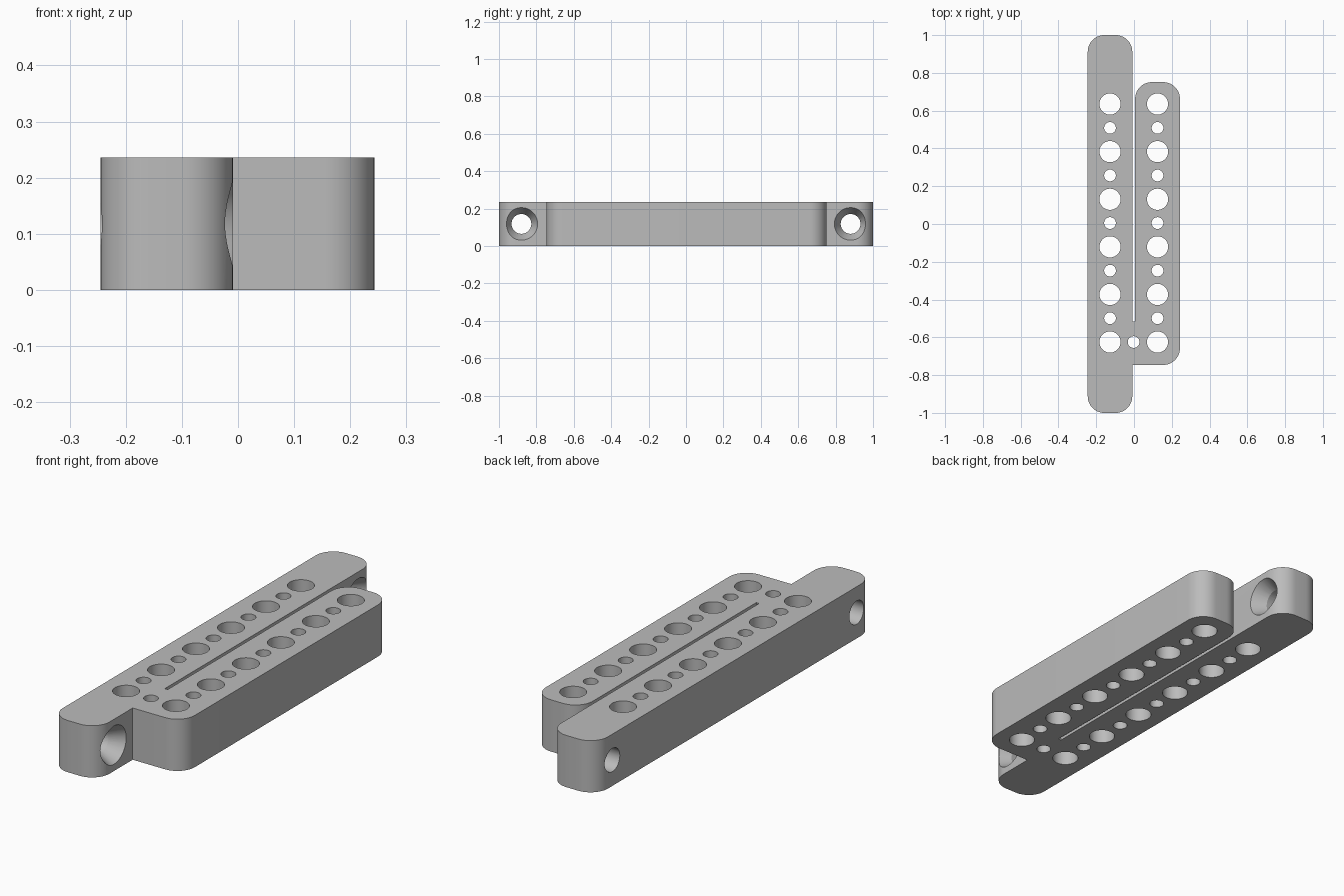
import bpy, bmesh, math
from mathutils import Matrix, Vector

cube = bpy.data.objects.get("Cube")
if cube:
    bpy.data.objects.remove(cube, do_unlink=True)

HEIGHT = 0.236
R = 0.088                      # rounded bar corners
LEFT, INNER, SLOT, RIGHT = -0.245, -0.009, 0.006, 0.243
ROWS = (-0.127, 0.1245)        # hole row centres
PITCH = 0.126                  # spacing between neighbouring holes
FIRST_Y = -0.625

grey = bpy.data.materials.new("plain grey")
grey.use_nodes = True
colour = (0.5, 0.5, 0.5, 1)
grey.diffuse_color = colour
grey.node_tree.nodes["Principled BSDF"].inputs["Base Color"].default_value = colour


def make_object(name, bm):
    mesh = bpy.data.meshes.new(name)
    bm.to_mesh(mesh)
    bm.free()
    mesh.materials.append(grey)
    obj = bpy.data.objects.new(name, mesh)
    bpy.context.collection.objects.link(obj)
    return obj


def rounded_outline(corners, steps=12):
    """Replace each square corner that has a radius with an arc."""
    points = []
    for i, (x, y, r) in enumerate(corners):
        p = Vector((x, y, 0))
        if not r:
            points.append(p)
            continue
        before = (Vector((*corners[i - 1][:2], 0)) - p).normalized()
        after = (Vector((*corners[(i + 1) % len(corners)][:2], 0)) - p).normalized()
        centre = p + r * (before + after)
        for k in range(steps + 1):
            t = math.pi / 2 * k / steps
            points.append(centre - r * (math.cos(t) * after + math.sin(t) * before))
    return points


def add_cone(bm, r1, r2, depth, matrix):
    bmesh.ops.create_cone(bm, cap_ends=True, segments=48, radius1=r1,
                          radius2=r2, depth=depth, matrix=matrix)


def cut(target, cutter):
    mod = target.modifiers.new("cut", "BOOLEAN")
    mod.operation = "DIFFERENCE"
    mod.solver = "EXACT"
    mod.object = cutter
    bpy.context.view_layer.objects.active = target
    bpy.ops.object.modifier_apply(modifier=mod.name)
    bpy.data.objects.remove(cutter, do_unlink=True)


# Long bar and short bar, joined by a bridge at the front
bm = bmesh.new()
outline = rounded_outline([
    (LEFT, -1, R), (INNER, -1, R), (INNER, -0.746, 0),
    (RIGHT, -0.746, R), (RIGHT, 0.751, R), (SLOT, 0.751, R),
    (SLOT, -0.515, 0), (INNER, -0.515, 0), (INNER, 1, R), (LEFT, 1, R)])
base = bm.faces.new([bm.verts.new(p) for p in outline])
top = bmesh.ops.extrude_face_region(bm, geom=[base])
bmesh.ops.translate(bm, vec=(0, 0, HEIGHT),
                    verts=[v for v in top["geom"] if isinstance(v, bmesh.types.BMVert)])
bmesh.ops.recalc_face_normals(bm, faces=bm.faces)
body = make_object("twin_bar_body", bm)

# Alternating large and small vertical holes, plus one in the bridge
bm = bmesh.new()
holes = [(x, FIRST_Y + i * PITCH, 0.031 if i % 2 else 0.056)
         for x in ROWS for i in range(11)]
holes.append((-0.002, FIRST_Y, 0.031))
for x, y, r in holes:
    add_cone(bm, r, r, HEIGHT * 2, Matrix.Translation((x, y, HEIGHT / 2)))

# Cross holes through the ends of the long bar
along_x = Matrix.Rotation(math.pi / 2, 4, "Y")
for y in (-0.88, 0.88):
    add_cone(bm, 0.053, 0.053, 0.4,
             Matrix.Translation((ROWS[0], y, HEIGHT / 2)) @ along_x)
cut(body, make_object("hole_cutter", bm))

# Countersinks on the inner side of the cross holes
bm = bmesh.new()
slope = (0.087 - 0.053) / 0.065
deep, out = 0.068, 0.03
for y in (-0.88, 0.88):
    add_cone(bm, 0.087 - slope * deep, 0.087 + slope * out, deep + out,
             Matrix.Translation((INNER + (out - deep) / 2, y, HEIGHT / 2)) @ along_x)
cut(body, make_object("countersink_cutter", bm))

# Smooth round walls, sharp rims
bpy.ops.object.select_all(action="DESELECT")
body.select_set(True)
bpy.context.view_layer.objects.active = body
bpy.ops.object.shade_smooth_by_angle(angle=math.radians(22))
